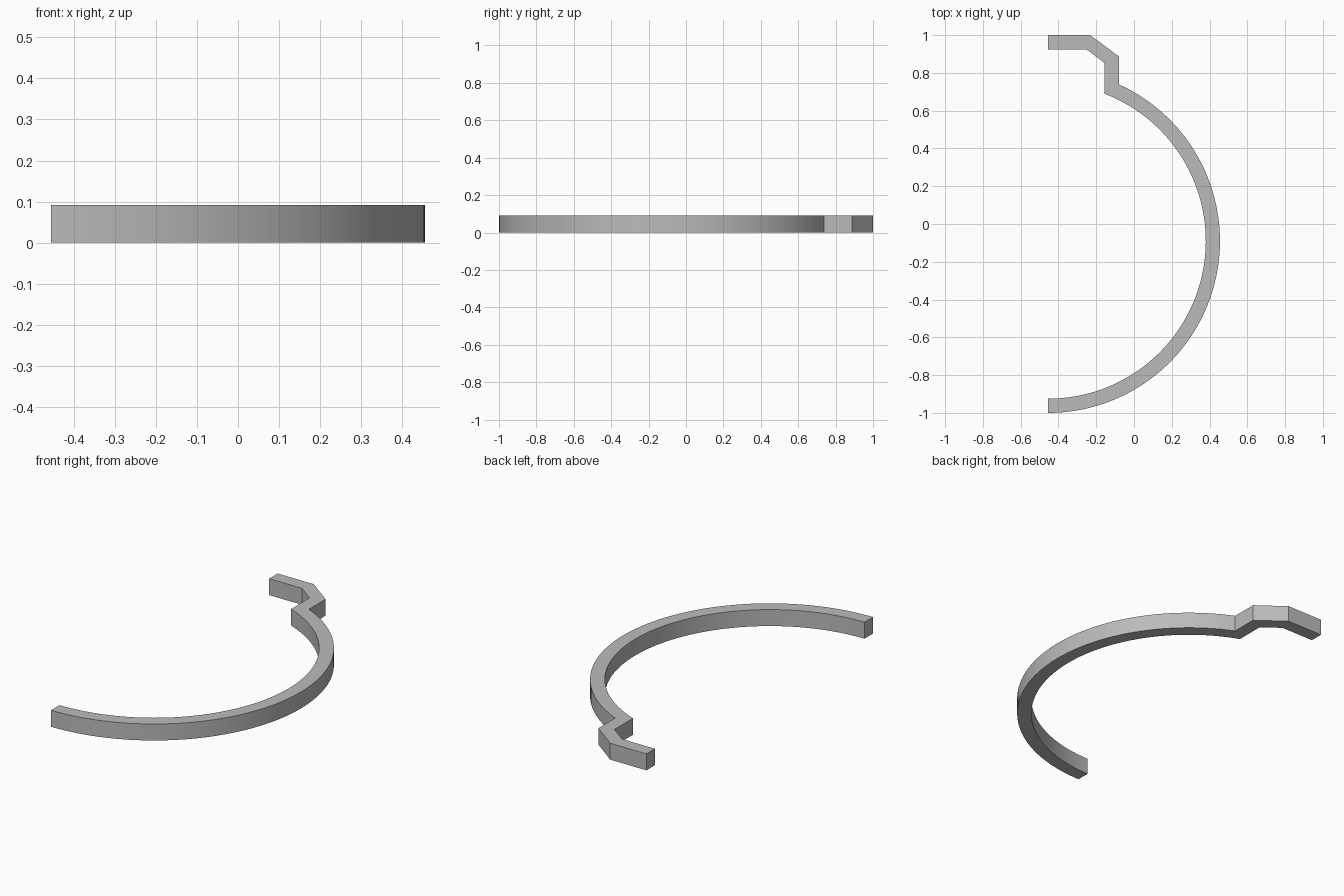
import bpy
import bmesh
from math import radians, cos, sin, acos, asin, pi

cube = bpy.data.objects.get("Cube")
if cube:
    bpy.data.objects.remove(cube, do_unlink=True)

HEIGHT = 0.092
CX, CY = -0.455, -0.09
R_OUT, R_IN = 0.91, 0.835
STEPS = 64

# Single flat material
grey = bpy.data.materials.new("plain grey")
grey.use_nodes = True
colour = (0.5, 0.5, 0.5, 1)
grey.diffuse_color = colour
grey.node_tree.nodes["Principled BSDF"].inputs["Base Color"].default_value = colour


def arc(radius, end_x):
    """Arc from the lowest point round to where it meets the bracket at end_x."""
    end = acos((end_x - CX) / radius)
    angles = [-pi / 2 + (end + pi / 2) * i / STEPS for i in range(STEPS + 1)]
    return [(CX + radius * cos(a), CY + radius * sin(a)) for a in angles]


# Paired outer and inner outlines: curved band, then the stepped bracket
outer = arc(R_OUT, -0.08) + [(-0.08, 0.887), (-0.232, 1.0), (CX, 1.0)]
inner = arc(R_IN, -0.155) + [(-0.155, 0.852), (-0.252, 0.925), (CX, 0.925)]

# Flat strip between the outlines, extruded upward
bm = bmesh.new()
pairs = [(bm.verts.new((*o, 0)), bm.verts.new((*i, 0))) for o, i in zip(outer, inner)]
for (o1, i1), (o2, i2) in zip(pairs, pairs[1:]):
    bm.faces.new((o1, o2, i2, i1))
result = bmesh.ops.extrude_face_region(bm, geom=bm.faces[:], use_keep_orig=True)
top = [v for v in result["geom"] if isinstance(v, bmesh.types.BMVert)]
bmesh.ops.translate(bm, verts=top, vec=(0, 0, HEIGHT))
bmesh.ops.recalc_face_normals(bm, faces=bm.faces[:])

mesh = bpy.data.meshes.new("curved_band")
bm.to_mesh(mesh)
bm.free()
mesh.materials.append(grey)
band = bpy.data.objects.new("curved_band", mesh)
bpy.context.collection.objects.link(band)

# Smooth the curve, keep the bracket and rims crisp
bpy.ops.object.select_all(action="DESELECT")
band.select_set(True)
bpy.context.view_layer.objects.active = band
bpy.ops.object.shade_smooth_by_angle(angle=radians(20))
